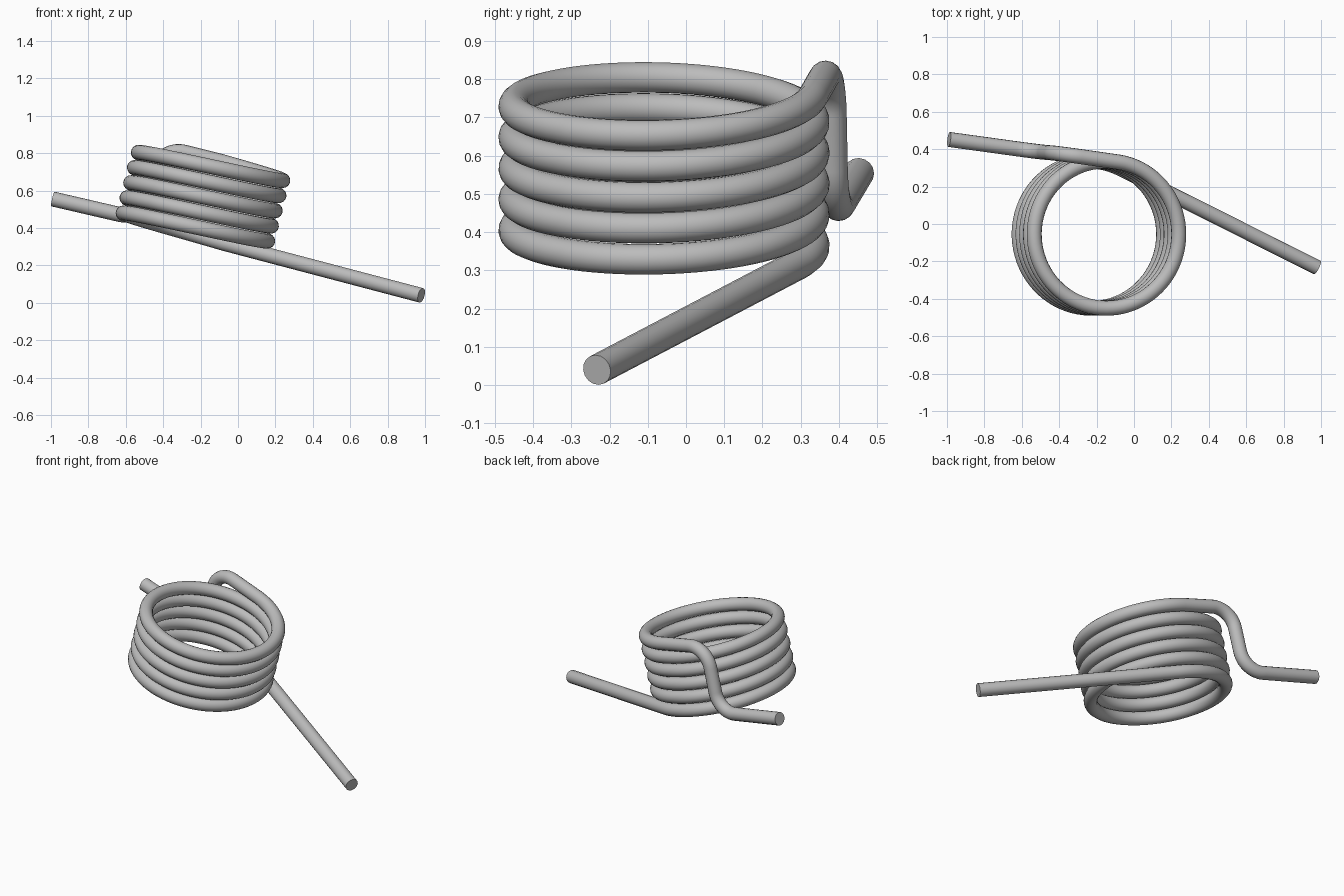
import bpy
import bmesh
from math import radians, sin, cos, tan
from mathutils import Vector, Matrix

cube = bpy.data.objects.get("Cube")
if cube:
    bpy.data.objects.remove(cube, do_unlink=True)

WIRE = 0.04
COIL = 0.393
PITCH = 0.0835
START, END = 64, 5 * 360 + 82
BEND = 0.13
tilt = Matrix.Rotation(radians(14), 3, 'Y')


def coil_point(deg):
    """Point on the helix, whose axis leans towards +x."""
    a = radians(deg)
    return tilt @ Vector((-0.319 + COIL * cos(a),
                          -0.0575 + COIL * sin(a),
                          0.317 + PITCH * (deg - 180) / 360))


def rounded_corner(before, corner, after, radius, steps=14):
    """Arc that replaces a sharp corner of the wire."""
    d1 = (before - corner).normalized()
    d2 = (after - corner).normalized()
    half = d1.angle(d2) / 2
    centre = corner + (d1 + d2).normalized() * radius / sin(half)
    first = corner + d1 * radius / tan(half) - centre
    last = corner + d2 * radius / tan(half) - centre
    turn = first.rotation_difference(last)
    return [centre + Matrix.Rotation(turn.angle * i / steps, 3, turn.axis) @ first
            for i in range(steps + 1)]


# Wire path: long straight leg, coil, step down, short straight leg
turns = 400
coil = [coil_point(START + (END - START) * i / turns) for i in range(turns + 1)]
upper = Vector((-0.41, 0.378, 0.836))
lower = Vector((-0.51, 0.386, 0.444))
long_end = Vector((0.98, -0.233, 0.04))
short_end = Vector((-0.989, 0.452, 0.555))
path = ([long_end] + coil
        + rounded_corner(coil[-1], upper, lower, BEND)
        + rounded_corner(upper, lower, short_end, BEND)
        + [short_end])

# Round wire swept along the path
curve = bpy.data.curves.new("spring_path", 'CURVE')
curve.dimensions = '3D'
curve.bevel_depth = WIRE
curve.bevel_resolution = 6
curve.use_fill_caps = True
spline = curve.splines.new('POLY')
spline.points.add(len(path) - 1)
for point, co in zip(spline.points, path):
    point.co = (*co, 1)
swept = bpy.data.objects.new("spring_path", curve)
bpy.context.collection.objects.link(swept)
bpy.context.view_layer.update()
graph = bpy.context.evaluated_depsgraph_get()
mesh = bpy.data.meshes.new_from_object(swept.evaluated_get(graph))
bpy.data.objects.remove(swept, do_unlink=True)

# Weld the end caps and make the faces point outwards
bm = bmesh.new()
bm.from_mesh(mesh)
bmesh.ops.remove_doubles(bm, verts=bm.verts, dist=0.0001)
bmesh.ops.recalc_face_normals(bm, faces=bm.faces)
bm.to_mesh(mesh)
bm.free()
spring = bpy.data.objects.new("torsion_spring", mesh)
bpy.context.collection.objects.link(spring)

# Steel colour
steel = bpy.data.materials.new("grey_steel")
steel.use_nodes = True
colour = (0.5, 0.5, 0.5, 1)
steel.diffuse_color = colour
steel.node_tree.nodes["Principled BSDF"].inputs["Base Color"].default_value = colour
mesh.materials.clear()
mesh.materials.append(steel)

# Smooth wire with crisp cut ends
bpy.ops.object.select_all(action='DESELECT')
spring.select_set(True)
bpy.context.view_layer.objects.active = spring
bpy.ops.object.shade_smooth_by_angle(angle=radians(35))
